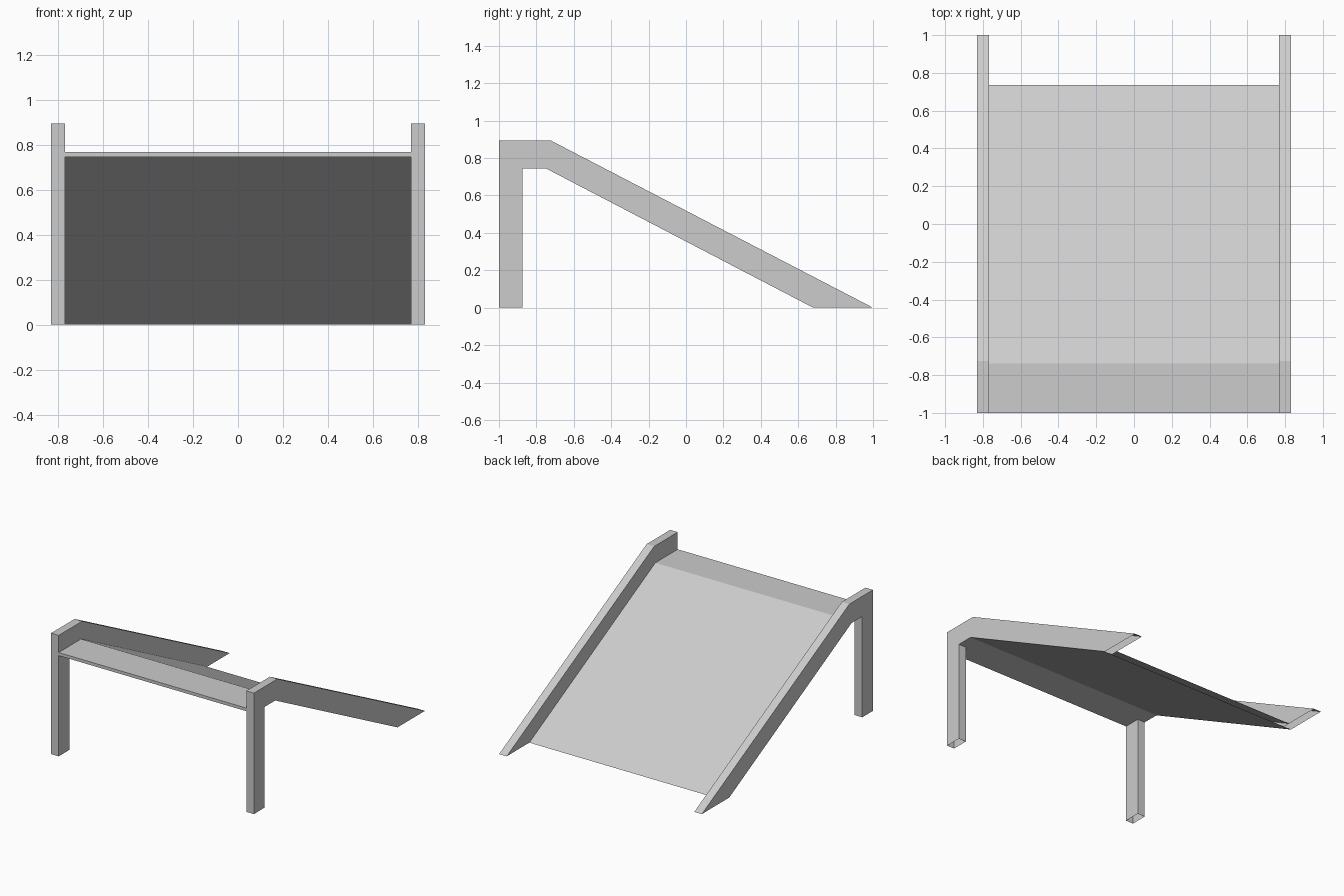
import bpy
import bmesh

if "Cube" in bpy.data.objects:
    bpy.data.objects.remove(bpy.data.objects["Cube"])

# Single flat grey
grey = bpy.data.materials.new("light_grey")
grey.diffuse_color = (0.604, 0.604, 0.604, 1.0)
grey.use_nodes = True
grey.node_tree.nodes["Principled BSDF"].inputs["Base Color"].default_value = grey.diffuse_color


def extruded_profile(name, profile, x0, x1, sides=True):
    """Extrude a (y, z) outline along x; edges resting on the ground stay open."""
    bm = bmesh.new()
    left = [bm.verts.new((x0, y, z)) for y, z in profile]
    right = [bm.verts.new((x1, y, z)) for y, z in profile]
    n = len(profile)
    for i in range(n):
        j = (i + 1) % n
        if profile[i][1] == 0 and profile[j][1] == 0:
            continue
        bm.faces.new((left[i], left[j], right[j], right[i]))
    if sides:
        bm.faces.new(left[::-1])
        bm.faces.new(right)
    bmesh.ops.recalc_face_normals(bm, faces=bm.faces[:])
    mesh = bpy.data.meshes.new(name)
    bm.to_mesh(mesh)
    bm.free()
    mesh.materials.append(grey)
    obj = bpy.data.objects.new(name, mesh)
    bpy.context.collection.objects.link(obj)
    return obj


# Side rails: front leg, short flat top, long sloping beam down to the ground
rail = [(-1, 0), (-1, 0.895), (-0.725, 0.895), (1, 0),
        (0.68, 0), (-0.75, 0.745), (-0.875, 0.745), (-0.875, 0)]
extruded_profile("right_rail", rail, 0.768, 0.83)
extruded_profile("left_rail", rail, -0.83, -0.768)

# Ramp deck: flat landing and slope, as a thin slab between the rails
deck = [(-1, 0.745), (-1, 0.768), (-0.738, 0.768), (0.735, 0),
        (0.68, 0), (-0.75, 0.745)]
extruded_profile("ramp_deck", deck, -0.768, 0.768)
